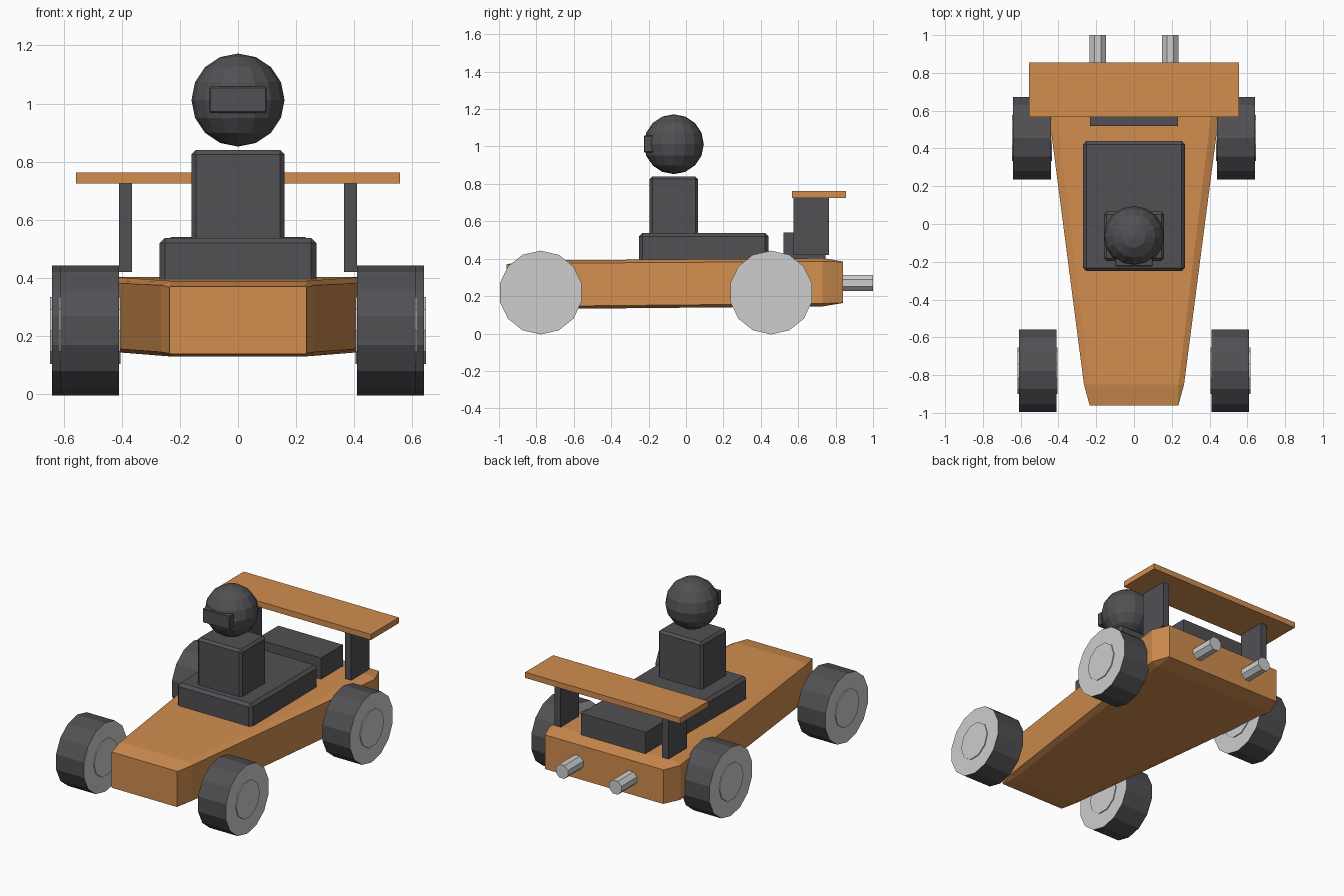
import bpy, bmesh, math
from mathutils import Matrix, Vector

if "Cube" in bpy.data.objects:
    bpy.data.objects.remove(bpy.data.objects["Cube"])


def material(name, rgb):
    m = bpy.data.materials.new(name)
    m.diffuse_color = (*rgb, 1)
    m.use_nodes = True
    m.node_tree.nodes["Principled BSDF"].inputs["Base Color"].default_value = m.diffuse_color
    return m


ORANGE = material("orange_paint", (0.64, 0.27, 0.078))
DARK = material("charcoal", (0.082, 0.080, 0.088))
GREY = material("light_grey", (0.61, 0.61, 0.62))


def make(name, bm, *mats):
    bmesh.ops.recalc_face_normals(bm, faces=bm.faces)
    me = bpy.data.meshes.new(name)
    bm.to_mesh(me)
    bm.free()
    for m in mats:
        me.materials.append(m)
    ob = bpy.data.objects.new(name, me)
    bpy.context.collection.objects.link(ob)
    return ob


def box(name, lo, hi, mat, bevel=0):
    lo, hi = Vector(lo), Vector(hi)
    bm = bmesh.new()
    bmesh.ops.create_cube(bm, size=1, matrix=Matrix.Translation((lo + hi) / 2)
                          @ Matrix.Diagonal((*(hi - lo), 1)))
    if bevel:
        bmesh.ops.bevel(bm, geom=bm.edges[:], offset=bevel, segments=1,
                        affect='EDGES', profile=0.5)
    return make(name, bm, mat)


def cylinder(name, centre, radius, depth, sides, axis, mats, turn=0):
    """Cylinder along x or y; a second material goes on the end caps."""
    rot = Matrix.Rotation(math.pi / 2, 4, 'Y' if axis == 0 else 'X')
    bm = bmesh.new()
    bmesh.ops.create_cone(bm, cap_ends=True, segments=sides, radius1=radius,
                          radius2=radius, depth=depth,
                          matrix=Matrix.Translation(centre) @ rot
                          @ Matrix.Rotation(turn, 4, 'Z'))
    bm.normal_update()
    if len(mats) > 1:
        for f in bm.faces:
            f.material_index = int(abs(f.normal[axis]) > 0.9)
    return make(name, bm, *mats)


# Tapered body: chamfered cross-sections lofted from nose to tail
# (y, outer half width, flat half width, bottom, lower side, upper side, top)
sections = [
    (-0.96, 0.235, 0.233, 0.138, 0.14, 0.368, 0.37),
    (-0.85, 0.265, 0.235, 0.13, 0.145, 0.375, 0.39),
    (0.73, 0.47, 0.425, 0.145, 0.16, 0.385, 0.403),
    (0.84, 0.425, 0.423, 0.163, 0.165, 0.383, 0.385),
]
bm = bmesh.new()
rings = []
for y, w, f, z0, z1, z2, z3 in sections:
    half = [(f, z0), (w, z1), (w, z2), (f, z3)]
    loop = half + [(-x, z) for x, z in reversed(half)]
    rings.append([bm.verts.new((x, y, z)) for x, z in loop])
for a, b in zip(rings, rings[1:]):
    for i in range(8):
        j = (i + 1) % 8
        bm.faces.new((a[i], a[j], b[j], b[i]))
bm.faces.new(rings[0])
bm.faces.new(rings[-1])
make("body", bm, ORANGE)

# Cockpit, driver and engine
box("cockpit", (-0.27, -0.25, 0.37), (0.27, 0.44, 0.538), DARK, 0.018)
box("driver_torso", (-0.16, -0.195, 0.50), (0.16, 0.065, 0.84), DARK, 0.015)
box("engine_block", (-0.232, 0.52, 0.39), (0.232, 0.745, 0.54), DARK)

bm = bmesh.new()
bmesh.ops.create_uvsphere(bm, u_segments=16, v_segments=8, radius=0.16,
                          matrix=Matrix.Translation((0, -0.065, 1.012)))
make("helmet", bm, DARK)
box("visor", (-0.098, -0.225, 0.968), (0.098, -0.15, 1.058), DARK, 0.004)

# Rear wing
box("rear_wing", (-0.557, 0.567, 0.725), (0.557, 0.855, 0.762), ORANGE)

for s, side in ((-1, "left"), (1, "right")):
    # Wing supports
    x0, x1 = sorted((s * 0.365, s * 0.41))
    box(f"wing_support_{side}", (x0, 0.575, 0.42), (x1, 0.765, 0.73), DARK)
    # Exhaust pipes
    cylinder(f"exhaust_{side}", (s * 0.192, 0.88, 0.27), 0.047, 0.24, 8, 1,
             (GREY,), math.pi / 8)
    # Wheels with hubs showing on both faces
    for end, x, y in (("front", 0.51, -0.777), ("rear", 0.54, 0.455)):
        cylinder(f"{end}_wheel_{side}", (s * x, y, 0.219), 0.224, 0.20, 14, 0,
                 (DARK, GREY), math.pi / 14)
        cylinder(f"{end}_hub_{side}", (s * x, y, 0.219), 0.122, 0.212, 10, 0,
                 (GREY,))
